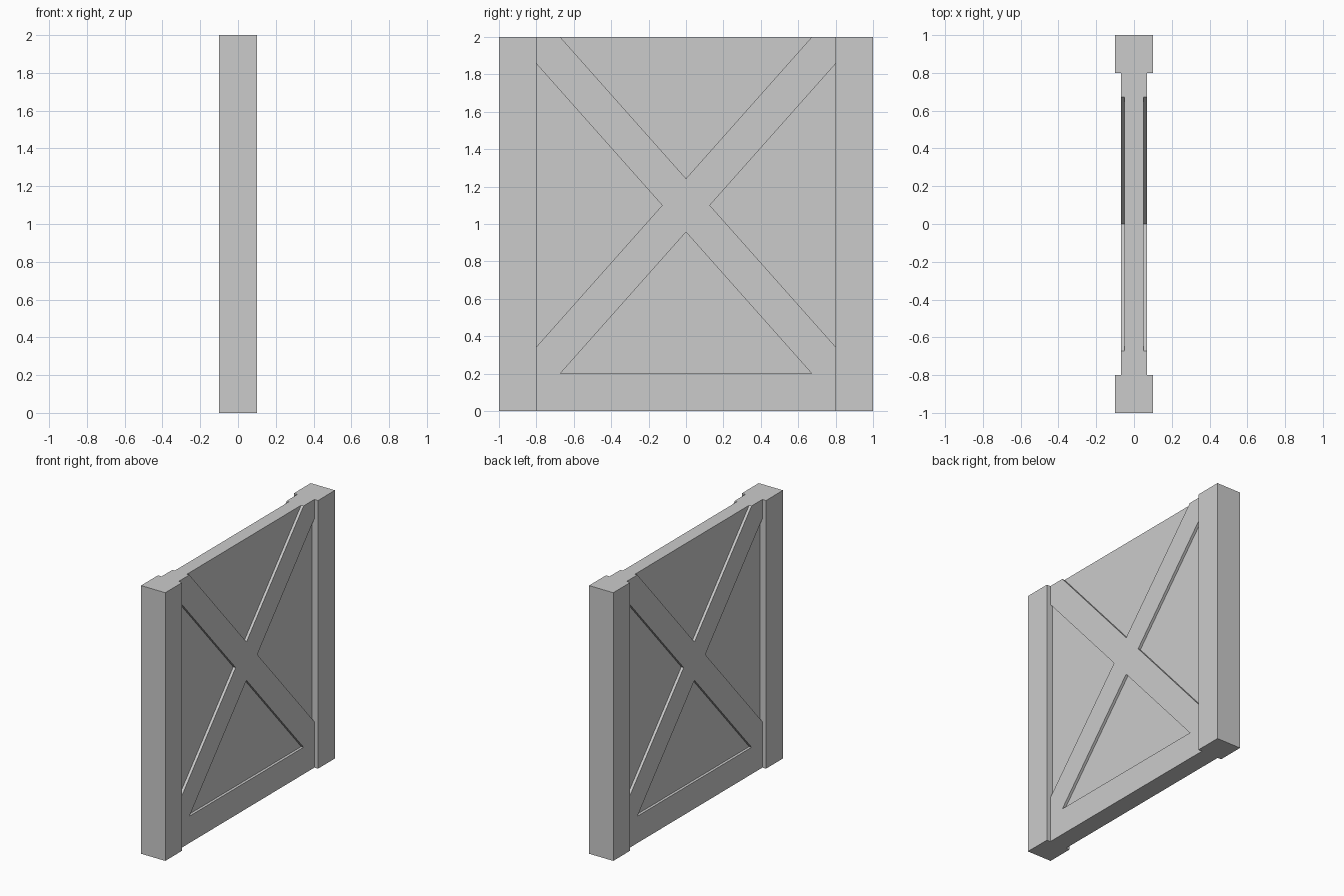
import bpy, bmesh
from mathutils import Matrix

if "Cube" in bpy.data.objects:
    bpy.data.objects.remove(bpy.data.objects["Cube"])

# profile axes (y, z) with thickness along world x
TO_WORLD = Matrix(((0, 0, 1, 0), (1, 0, 0, 0), (0, 1, 0, 0), (0, 0, 0, 1)))


def slab(name, loops, half_thickness):
    """Extrude a (y, z) outline, with optional holes, evenly about x = 0."""
    curve = bpy.data.curves.new(name + "_profile", 'CURVE')
    curve.dimensions = '2D'
    curve.fill_mode = 'BOTH'
    curve.extrude = half_thickness
    for loop in loops:
        spline = curve.splines.new('POLY')
        spline.points.add(len(loop) - 1)
        for point, (y, z) in zip(spline.points, loop):
            point.co = (y, z, 0, 1)
        spline.use_cyclic_u = True
    temp = bpy.data.objects.new(name + "_profile", curve)
    bpy.context.collection.objects.link(temp)
    bpy.context.view_layer.update()
    mesh = bpy.data.meshes.new_from_object(temp)
    bpy.data.objects.remove(temp)
    bpy.data.curves.remove(curve)

    # weld caps to sides and make a clean flat-shaded solid
    bm = bmesh.new()
    bm.from_mesh(mesh)
    bm.transform(TO_WORLD)
    bmesh.ops.remove_doubles(bm, verts=bm.verts, dist=1e-4)
    bmesh.ops.recalc_face_normals(bm, faces=bm.faces)
    for f in bm.faces:
        f.smooth = False
    bm.to_mesh(mesh)
    bm.free()
    mesh.name = name
    obj = bpy.data.objects.new(name, mesh)
    bpy.context.collection.objects.link(obj)
    return obj


def mirrored(half):
    """Complete a right-hand half outline across y = 0."""
    return half + [(-y, z) for y, z in reversed(half) if y > 0]


W, H, RAIL, MID = 0.8, 2.0, 0.2, 1.1
SLOPE = (H - MID) / W
DV = 0.143                 # half the brace width, measured vertically
DH = DV / SLOPE            # and measured horizontally

# side posts
for side, label in ((-1, "front_post"), (1, "back_post")):
    a, b = sorted((side * W, side * 1.0))
    slab(label, [[(a, 0), (b, 0), (b, H), (a, H)]], 0.1)

# cross brace and bottom rail in one piece, with a triangular opening
outline = mirrored([(W, 0), (W, RAIL + DV), (DH, MID), (W, H - DV),
                    (W, H), (W - DH, H), (0, MID + DV)])
opening = mirrored([(W - DH, RAIL), (0, MID - DV)])
slab("cross_brace", [outline, opening], 0.07)

# recessed infill panel, its ends hidden inside the brace
slab("infill_panel", [mirrored([(W, RAIL / 2), (W, H - DV), (W - DH, H)])], 0.05)
